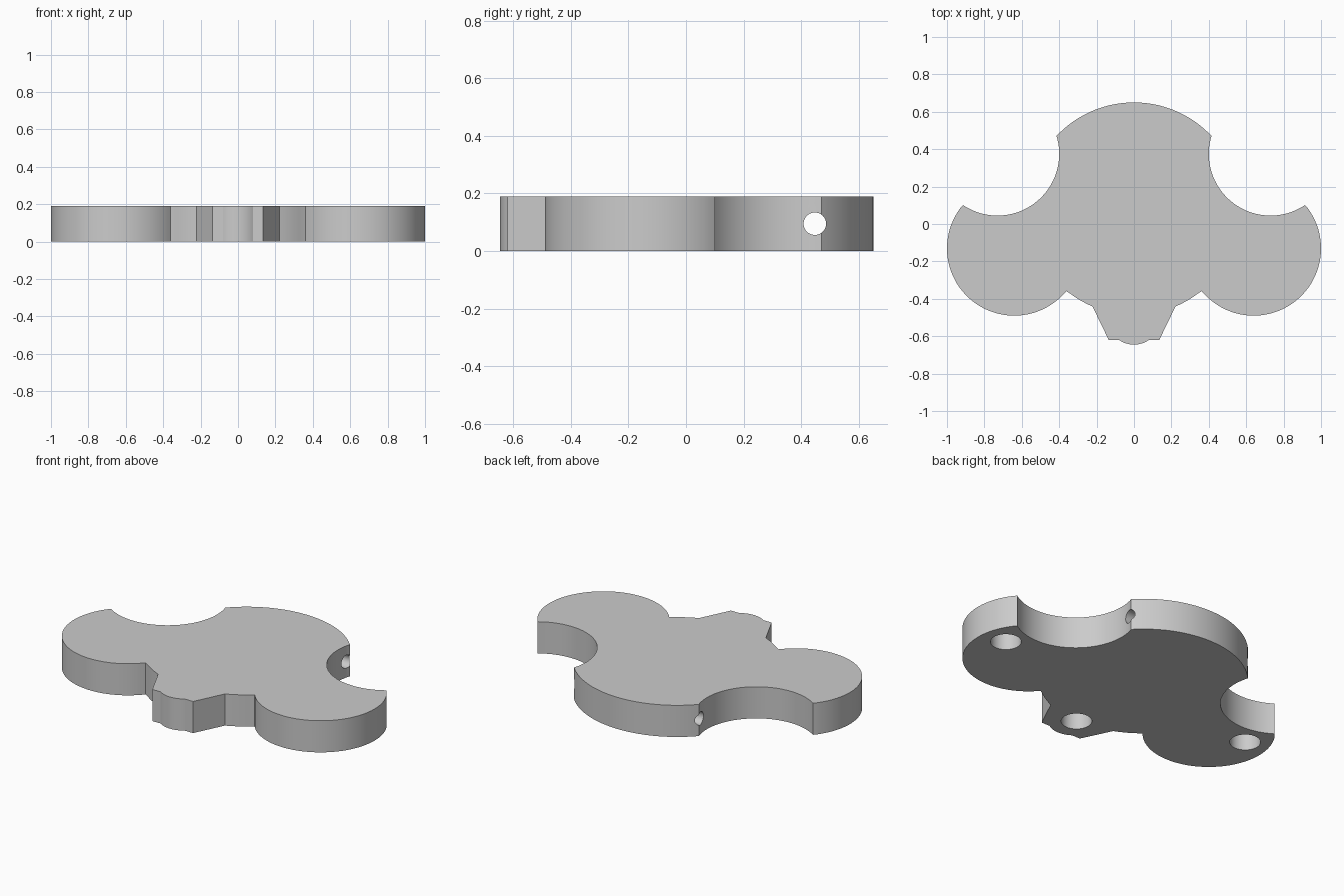
import bpy, bmesh
from math import cos, sin, radians, pi

cube = bpy.data.objects.get("Cube")
if cube:
    bpy.data.objects.remove(cube, do_unlink=True)

HEIGHT = 0.19

grey = bpy.data.materials.new("plain grey")
grey.use_nodes = True
colour = (0.6, 0.6, 0.6, 1)
grey.diffuse_color = colour
grey.node_tree.nodes["Principled BSDF"].inputs["Base Color"].default_value = colour


def arc(cx, cy, r, start, end, steps):
    """Points along an arc, angles in degrees."""
    angles = [radians(start + (end - start) * i / steps) for i in range(steps + 1)]
    return [(cx + r * cos(a), cy + r * sin(a)) for a in angles]


def make_cutter(name, location, radius, depth, rotation=(0, 0, 0)):
    bpy.ops.mesh.primitive_cylinder_add(vertices=48, radius=radius, depth=depth,
                                        location=location, rotation=rotation)
    cutter = bpy.context.object
    cutter.name = name
    cutter.hide_render = True
    cutter.data.materials.append(grey)
    return cutter


# Half outline from the crown, round the scoop and side lobe, to the chin
half = arc(0, 0.082, 0.568, 90, 43.1, 24)
half += arc(0.73, 0.375, 0.33, 163, 304, 40)[1:]
half += arc(0.64, -0.13, 0.36, 40, -140.5, 48)[1:]
half += arc(0, 0.082, 0.568, -51, -67, 8)[1:]
half += [(0.135, -0.62)]
half += arc(0, -0.505, 0.14, -55, -90, 8)
outline = half + [(-x, y) for x, y in reversed(half[1:-1])]

# Flat plate extruded from the mirrored outline
bm = bmesh.new()
base = bm.faces.new([bm.verts.new((x, y, 0)) for x, y in outline])
extruded = bmesh.ops.extrude_face_region(bm, geom=[base])["geom"]
bmesh.ops.translate(bm, vec=(0, 0, HEIGHT),
                    verts=[g for g in extruded if isinstance(g, bmesh.types.BMVert)])
bmesh.ops.recalc_face_normals(bm, faces=bm.faces)
mesh = bpy.data.meshes.new("plate")
bm.to_mesh(mesh)
bm.free()
plate = bpy.data.objects.new("plate", mesh)
bpy.context.collection.objects.link(plate)
mesh.materials.append(grey)

# Cord hole through the head, and three blind sockets in the underside
cutters = [make_cutter("cord_hole_cutter", (0, 0.447, HEIGHT / 2), 0.039, 1.2, (0, pi / 2, 0))]
for name, x, y in (("left", 0.85, -0.072), ("right", -0.85, -0.072), ("chin", 0, -0.487)):
    cutters.append(make_cutter(name + "_socket_cutter", (x, y, 0), 0.084, 0.25))

bpy.ops.object.select_all(action="DESELECT")
plate.select_set(True)
bpy.context.view_layer.objects.active = plate
for cutter in cutters:
    cut = plate.modifiers.new(cutter.name, "BOOLEAN")
    cut.operation = "DIFFERENCE"
    cut.solver = "EXACT"
    cut.object = cutter
    bpy.ops.object.modifier_apply(modifier=cut.name)
    bpy.data.objects.remove(cutter, do_unlink=True)

bpy.ops.object.shade_smooth_by_angle(angle=radians(20))
